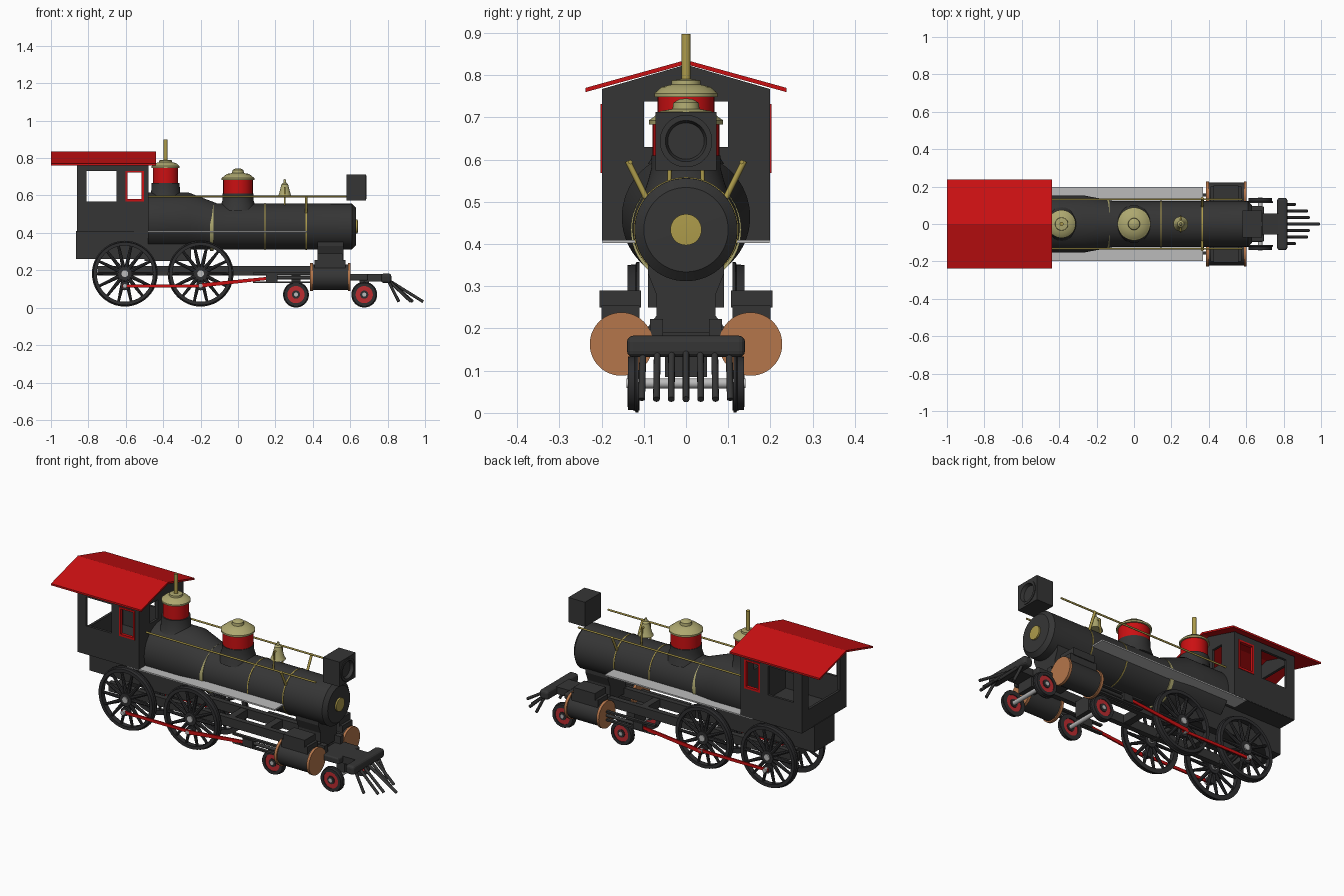
import bpy, bmesh, math
from mathutils import Vector, Matrix

if "Cube" in bpy.data.objects:
    bpy.data.objects.remove(bpy.data.objects["Cube"])


def material(name, r, g, b):
    m = bpy.data.materials.new(name)
    m.use_nodes = True
    m.diffuse_color = (r, g, b, 1)
    m.node_tree.nodes["Principled BSDF"].inputs["Base Color"].default_value = (r, g, b, 1)
    return m


BLACK = material("iron black", .036, .036, .036)
WHEEL = material("wheel black", .028, .028, .03)
RED = material("bright red", .6, .005, .006)
WHEEL_RED = material("wheel red", .5, .025, .03)
BRASS = material("brass", .42, .33, .07)
PALE = material("pale brass", .42, .39, .16)
COPPER = material("copper", .46, .18, .07)
STEEL = material("light steel", .5, .5, .5)

TURN = {"z": Matrix(), "x": Matrix.Rotation(math.pi / 2, 4, "Y"),
        "y": Matrix.Rotation(-math.pi / 2, 4, "X")}


def finish(name, bm, mat, smooth=True):
    bmesh.ops.recalc_face_normals(bm, faces=bm.faces)
    mesh = bpy.data.meshes.new(name)
    bm.to_mesh(mesh)
    bm.free()
    mesh.materials.append(mat)
    if smooth:
        mesh.shade_smooth()
        mesh.set_sharp_from_angle(angle=.6)
    ob = bpy.data.objects.new(name, mesh)
    bpy.context.collection.objects.link(ob)
    return ob


def box(name, mat, x, y, z, bevel=0):
    bm = bmesh.new()
    bmesh.ops.create_cube(bm, size=1)
    for v in bm.verts:
        v.co = [lo + (hi - lo) * (c + .5) for c, (lo, hi) in zip(v.co, (x, y, z))]
    ob = finish(name, bm, mat, False)
    if bevel:
        mod = ob.modifiers.new("rounded", "BEVEL")
        mod.width, mod.segments = bevel, 3
    return ob


def lathe(name, mat, profile, at=(0, 0, 0), axis="z", sides=48, closed=False):
    """Spin (height, radius) pairs round an axis; a closed profile makes a hoop."""
    bm = bmesh.new()
    vs = [bm.verts.new((r, 0, h)) for h, r in profile]
    es = [bm.edges.new(p) for p in zip(vs, vs[1:])]
    if closed:
        es.append(bm.edges.new((vs[-1], vs[0])))
    bmesh.ops.spin(bm, geom=vs + es, cent=(0, 0, 0), axis=(0, 0, 1),
                   angle=2 * math.pi, steps=sides, use_duplicate=False)
    bmesh.ops.remove_doubles(bm, verts=bm.verts, dist=.0001)
    if not closed:
        bmesh.ops.holes_fill(bm, edges=[e for e in bm.edges if e.is_boundary], sides=0)
    bm.transform(Matrix.Translation(at) @ TURN[axis])
    return finish(name, bm, mat)


def rod(name, mat, a, b, r, r_end=None, sides=12):
    a, b = Vector(a), Vector(b)
    bm = bmesh.new()
    bmesh.ops.create_cone(bm, cap_ends=True, segments=sides, radius1=r,
                          radius2=r_end or r, depth=(b - a).length)
    turn = (b - a).to_track_quat("Z", "Y").to_matrix().to_4x4()
    bm.transform(Matrix.Translation((a + b) / 2) @ turn)
    return finish(name, bm, mat)


def prism(name, mat, outline, place, depth):
    """Extrude a flat outline; place maps outline points to space."""
    bm = bmesh.new()
    face = bm.faces.new([bm.verts.new(place(*p)) for p in outline])
    new = bmesh.ops.extrude_face_region(bm, geom=[face])["geom"]
    bmesh.ops.translate(bm, vec=depth, verts=[g for g in new if isinstance(g, bmesh.types.BMVert)])
    return finish(name, bm, mat, False)


def panel(name, mat, us, vs, holes, place):
    """Wall sheet cut on grid lines, leaving the listed (column, row) cells open."""
    bm = bmesh.new()
    grid = [[bm.verts.new(place(u, v)) for v in vs] for u in us]
    for i in range(len(us) - 1):
        for j in range(len(vs) - 1):
            if (i, j) not in holes:
                bm.faces.new((grid[i][j], grid[i + 1][j], grid[i + 1][j + 1], grid[i][j + 1]))
    ob = finish(name, bm, mat, False)
    mod = ob.modifiers.new("thickness", "SOLIDIFY")
    mod.thickness, mod.offset = .014, 0
    return ob


# Boiler, with the taller firebox end lofted into it
AXLE_Z, BOILER_Z = .182, .434
boiler = lathe("boiler", BLACK, [(-.48, .152), (-.265, .152), (-.11, .123), (.61, .122), (.63, .1), (.632, 0)],
               (0, 0, BOILER_Z), "x", 64)
for v in boiler.data.vertices:
    v.co.z += .03 * min(1, max(0, (-.11 - v.co.x) / .155))
lathe("smokebox_badge", BRASS, [(.63, .037), (.64, .037), (.642, 0)], (0, 0, BOILER_Z), "x")
for x, half, mat in ((-.14, .01, PALE), (.145, .003, BRASS), (.365, .003, BRASS)):
    r = .131 if x < 0 else .1245
    lathe("boiler_band", mat, [(x - half, r), (x + half, r)], (0, 0, BOILER_Z), "x", 64)

# Domes, whistle and bell
lathe("main_dome_base", BLACK, [(.52, .1), (.55, .09), (.58, .082), (.61, .082)])
lathe("main_dome_body", RED, [(.605, .079), (.69, .079)])
lathe("main_dome_lid", PALE, [(.683, .079), (.683, .088), (.693, .088), (.7, .078), (.715, .06), (.72, .032),
                              (.735, .03), (.743, .016), (.745, 0)])
rear = (-.387, 0, 0)
lathe("rear_dome_base", BLACK, [(.59, .09), (.61, .078), (.668, .074)], rear)
lathe("rear_dome_body", RED, [(.665, .067), (.752, .067)], rear)
lathe("rear_dome_lid", PALE, [(.748, .067), (.748, .075), (.757, .075), (.772, .058), (.778, .035),
                              (.788, .034), (.792, 0)], rear)
rod("whistle", BRASS, (-.387, 0, .785), (-.387, 0, .898), .011)
lathe("bell", PALE, [(.59, .04), (.605, .032), (.635, .024), (.66, .018), (.668, .008), (.685, .006), (.687, 0)],
      (.25, 0, 0), sides=32)
for s in (-1, 1):
    rod("bell_post", BRASS, (.25, s * .04, .54), (.25, s * .036, .64), .005)
rod("bell_yoke", BRASS, (.25, -.036, .64), (.25, .036, .64), .005)

# Headlight with a recessed round reflector
for y, z in (((-.072, .072), (.574, .59)), ((-.072, .072), (.697, .713)),
             ((-.072, -.056), (.59, .697)), ((.056, .072), (.59, .697))):
    box("headlight_case", BLACK, (.58, .684), y, z)
box("headlight_back", BLACK, (.58, .6), (-.06, .06), (.585, .7))
lathe("headlight_reflector", BLACK, [(.61, 0), (.63, .03), (.688, .049), (.688, .062), (.67, .062)], (0, 0, .644), "x")
bm = bmesh.new()
ring = [[bm.verts.new((.684, f(math.cos(a)), .6435 + g(math.sin(a)))) for f, g in
         ((lambda c: .049 * c, lambda c: .049 * c),
          (lambda c: max(-.07, min(.07, .1 * c)), lambda c: max(-.068, min(.068, .1 * c))))]
        for a in [k * math.pi / 16 for k in range(32)]]
for k in range(32):
    bm.faces.new((*ring[k], *reversed(ring[(k + 1) % 32])))
finish("headlight_front", bm, BLACK, False)

# Cab walls, sash, floor and roof
for s in (-1, 1):
    panel("cab_side", BLACK, (-.862, -.81, -.65, -.6, -.505, -.48), (.408, .568, .73, .766),
          {(1, 1), (3, 1)}, lambda u, v: (u, s * .192, v))
    for x in ((-.602, -.592), (-.515, -.503)):
        box("window_sash", RED, x, sorted((s * .184, s * .202)), (.568, .73))
    for z in ((.568, .58), (.722, .732)):
        box("window_sash_rail", RED, (-.602, -.503), sorted((s * .184, s * .202)), z)
gable = lambda x: lambda y, z: (x, y, z if z < .76 else .825 - .29 * abs(y))
panel("cab_front", BLACK, (-.199, -.1, -.03, 0, .03, .1, .199), (.408, .63, .738, .77), {(1, 1), (4, 1)}, gable(-.486))
panel("cab_rear", BLACK, (-.199, -.14, 0, .14, .199), (.408, .52, .738, .77), {(1, 1), (2, 1)}, gable(-.855))
box("cab_floor", BLACK, (-.862, -.48), (-.198, .198), (.406, .418))
box("ash_pan", BLACK, (-.865, -.48), (-.09, .09), (.26, .41))
box("firebox", BLACK, (-.5, -.25), (-.09, .09), (.25, .4))
prism("roof", RED, [(-.238, .76), (0, .826), (.238, .76), (.238, .77), (0, .836), (-.238, .77)],
      lambda y, z: (-1, y, z), (.562, 0, 0))

# Underframe, saddle and front deck
for x in ((-.72, -.66), (-.42, -.38), (-.02, .02), (.2, .24)):
    box("frame_stretcher", BLACK, x, (-.075, .075), (.175, .22))
prism("saddle", BLACK, [(-.09, .4), (-.09, .33), (-.07, .28), (-.07, .23), (-.1, .19), (.1, .19),
                        (.07, .23), (.07, .28), (.09, .33), (.09, .4)], lambda y, z: (.425, y, z), (.14, 0, 0))
box("front_deck", BLACK, (.56, .695), (-.095, .095), (.145, .18), .008)
box("deck_neck", BLACK, (.69, .78), (-.056, .056), (.14, .18))
box("pilot_beam", BLACK, (.765, .82), (-.14, .14), (.132, .183), .015)
for k in range(-3, 4):
    reach = (.99, .935, .925, .86)[abs(k)]
    rod("pilot_bar", BLACK, (.8, k * .034, .15), (reach, k * .035, .032), .008)


def driver(x, s):
    """Spoked driving wheel with a flange on its inner side."""
    hub = (x, s * .125, AXLE_Z)
    lathe("driver_rim", WHEEL, [(-s * .015, .15), (-s * .015, .176), (-s * .008, .176), (-s * .005, .17),
                                (s * .014, .168), (s * .014, .15)], hub, "y", 48, True)
    lathe("driver_hub", WHEEL, [(-.016, .036), (.016, .036)], hub, "y", 24)
    lathe("driver_cap", STEEL, [(-.022, .018), (.022, .018)], hub, "y", 20)
    for k in range(14):
        a = math.tau * k / 14
        d = Vector((math.cos(a), 0, math.sin(a)))
        rod("driver_spoke", WHEEL, Vector(hub) + d * .03, Vector(hub) + d * .155, .011, .007, 8)
    rod("crank_boss", WHEEL, (x, s * .12, AXLE_Z - .065), (x, s * .145, AXLE_Z - .065), .024, sides=20)
    rod("crank_pin", STEEL, (x, s * .14, AXLE_Z - .065), (x, s * .168, AXLE_Z - .065), .012)


def small_wheel(x, s):
    hub = (x, s * .125, .07)
    lathe("truck_tyre", WHEEL, [(-s * .013, .046), (-s * .013, .069), (-s * .006, .069), (-s * .003, .064),
                                (s * .013, .063), (s * .013, .046)], hub, "y", 40, True)
    lathe("truck_disc", WHEEL_RED, [(-.009, .05), (.009, .05)], hub, "y", 32)
    lathe("truck_boss", WHEEL, [(-.013, .022), (.013, .022)], hub, "y", 20)
    lathe("truck_cap", STEEL, [(-.016, .011), (.016, .011)], hub, "y", 16)


# Running gear, mirrored on both sides
for s in (-1, 1):
    span = lambda a, b: sorted((s * a, s * b))
    for x in (-.605, -.2):
        driver(x, s)
    for x in (.31, .675):
        small_wheel(x, s)
    box("frame_rail", BLACK, (-.75, .6), span(.055, .085), (.172, .222))
    box("running_board", STEEL, (-.555, .368), span(.11, .198), (.402, .41))
    pin = AXLE_Z - .065
    box("coupling_rod", RED, (-.62, -.185), span(.148, .156), (pin - .008, pin + .008))
    prism("main_rod", RED, [(-.21, pin - .01), (.17, .15), (.17, .166), (-.21, pin + .012)],
          lambda x, z: (x, s * .16, z), (0, s * .008, 0))
    box("crosshead", BLACK, (.15, .21), span(.14, .172), (.138, .18))
    for z in (.136, .182):
        box("guide_bar", BLACK, (.08, .39), span(.146, .164), (z - .005, z + .005))
    rod("piston_rod", BLACK, (.19, s * .155, .16), (.4, s * .155, .16), .009)
    # Cylinder, copper covers and valve chest
    at = (0, s * .153, .163)
    lathe("cylinder", BLACK, [(.39, .068), (.595, .068)], at, "x")
    for x in (.385, .587):
        lathe("cylinder_cover", COPPER, [(x, .075), (x + .015, .075)], at, "x")
    box("valve_chest_base", BLACK, (.41, .575), span(.11, .2), (.2, .255))
    box("valve_chest", BLACK, (.425, .56), span(.107, .205), (.25, .29))
    # Handrail
    rod("handrail", BRASS, (-.48, s * .132, .594), (.58, s * .132, .594), .005)
    rod("handrail_post", BRASS, (.365, s * .092, .505), (.365, s * .138, .597), .007)

# Axles
for x, z, mat in ((-.605, AXLE_Z, BLACK), (-.2, AXLE_Z, BLACK), (.31, .07, STEEL), (.675, .07, STEEL)):
    rod("axle", mat, (x, -.12, z), (x, .12, z), .012)
for x in (.31, .675):
    box("truck_bracket", BLACK, (x - .025, x + .025), (-.05, .05), (.085, .175))
